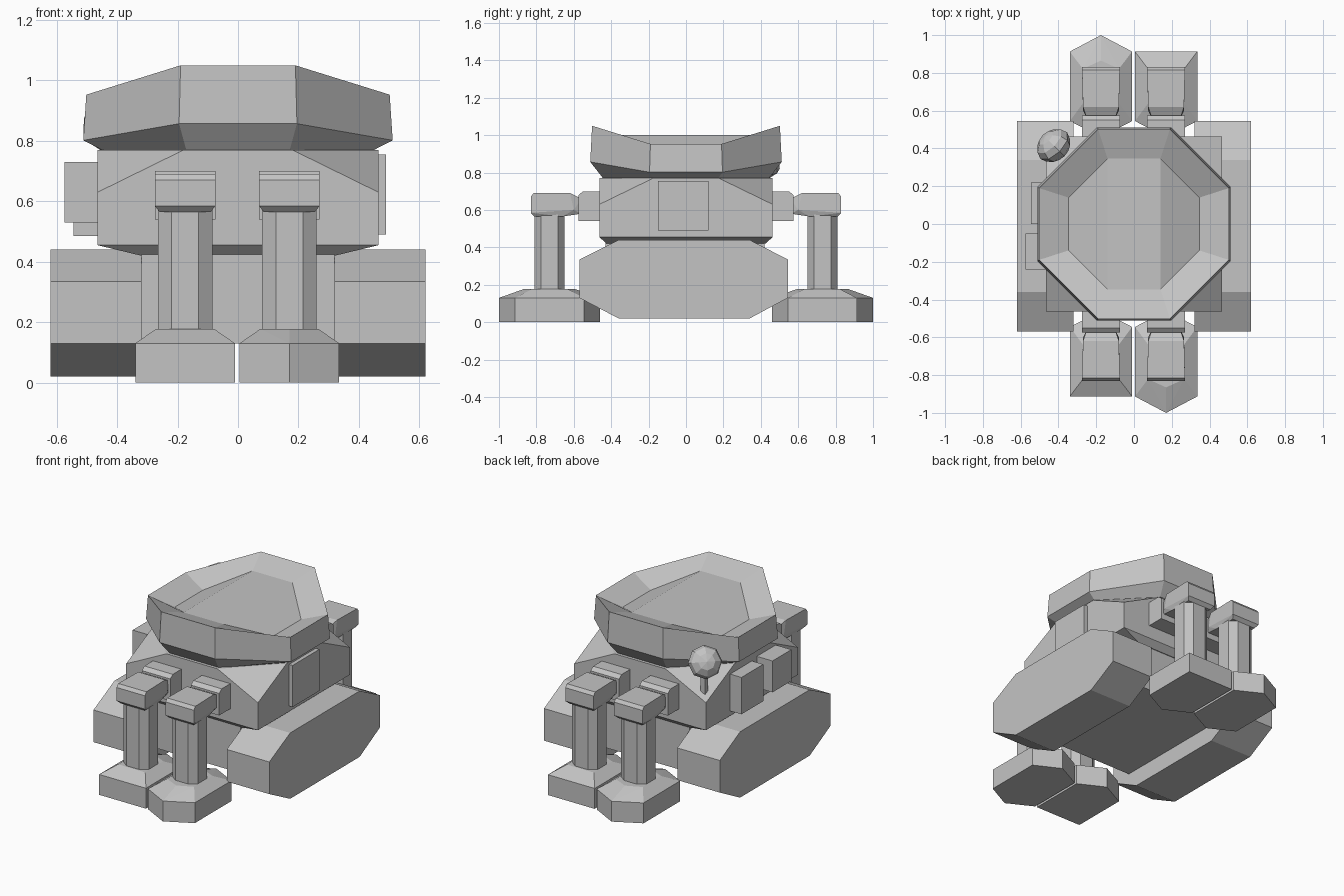
import bpy, bmesh, math
from mathutils import Vector

cube = bpy.data.objects.get("Cube")
if cube:
    bpy.data.objects.remove(cube, do_unlink=True)

grey = bpy.data.materials.new("plain_grey")
grey.use_nodes = True
GREY = (0.55, 0.55, 0.55, 1)
grey.diffuse_color = GREY
grey.node_tree.nodes["Principled BSDF"].inputs["Base Color"].default_value = GREY


def finish(name, bm):
    bmesh.ops.recalc_face_normals(bm, faces=bm.faces)
    mesh = bpy.data.meshes.new(name)
    bm.to_mesh(mesh)
    bm.free()
    mesh.materials.append(grey)
    obj = bpy.data.objects.new(name, mesh)
    bpy.context.collection.objects.link(obj)
    return obj


def solid(name, points):
    """Convex solid around the points, with flat areas merged."""
    bm = bmesh.new()
    for p in points:
        bm.verts.new(p)
    bmesh.ops.convex_hull(bm, input=bm.verts)
    bmesh.ops.dissolve_limit(bm, angle_limit=math.radians(1), verts=bm.verts, edges=bm.edges)
    return finish(name, bm)


def box(name, x, y, z):
    return solid(name, [(a, b, c) for a in x for b in y for c in z])


def corners(x, y, z):
    """The same point in all four quadrants."""
    return [(a * x, b * y, z) for a in (-1, 1) for b in (-1, 1)]


# Track pods: chamfered side profile spanning the width
profile = [(-.57, .13), (-.36, .02), (.34, .02), (.545, .13),
           (.545, .335), (.34, .44), (-.36, .44), (-.57, .335)]
for name, side in (("left_track", 1), ("right_track", -1)):
    solid(name, [(side * x, y, z) for x in (.32, .62) for y, z in profile])

# Hull between the tracks, and body with cut upper corners
box("lower_hull", (-.32, .32), (-.43, .42), (.13, .43))
solid("upper_body", corners(.32, .425, .42) + corners(.465, .463, .455)
      + corners(.465, .463, .63) + corners(.18, .463, .77) + corners(.465, .175, .77))

# Side boxes
box("left_side_panel", (.45, .49), (-.15, .12), (.49, .755))
box("right_rear_box", (-.545, -.45), (0, .22), (.485, .72))
box("right_front_box", (-.575, -.45), (-.24, -.05), (.53, .73))


# Saddle-shaped octagonal head, hollowed on top
def ring(bm, reach, half, z_end, z_side):
    quarter = [(half, -reach, z_end), (reach, -half, z_side),
               (reach, half, z_side), (half, reach, z_end)]
    other = [(-x, -y, z) for x, y, z in quarter]
    return [bm.verts.new(p) for p in quarter + other]


bm = bmesh.new()
rings = [ring(bm, .44, .17, .765, .765), ring(bm, .512, .195, .857, .802),
         ring(bm, .502, .19, 1.05, .953), ring(bm, .347, .14, 1.0, .90)]
for low, high in zip(rings, rings[1:]):
    for i in range(8):
        j = (i + 1) % 8
        bm.faces.new((low[i], low[j], high[j], high[i]))
bm.faces.new(rings[0])
top = rings[-1]
bm.faces.new(top[:4])
bm.faces.new(top[4:])
bm.faces.new((top[0], top[3], top[4], top[7]))
finish("head", bm)

# Round lamp on a short stem at the back right corner
bm = bmesh.new()
bmesh.ops.create_uvsphere(bm, u_segments=8, v_segments=6, radius=.1)
aim = Vector((-1, 1, .7))
bmesh.ops.scale(bm, vec=(1, 1, .75), verts=bm.verts)
bmesh.ops.rotate(bm, matrix=aim.to_track_quat("Z", "Y").to_matrix(), verts=bm.verts)
bmesh.ops.translate(bm, vec=(-.425, .415, .86), verts=bm.verts)
finish("lamp", bm)
box("lamp_stem", (-.435, -.405), (.40, .43), (.65, .80))


# Legs: socket, knee, column and foot; y is measured outward from the body
def leg(label, x, out, pointed):
    def part(name, points):
        solid(label + name, [(x + a, out * b, c) for a, b, c in points])

    def pair(half, y, z):
        return [(-half, y, z), (half, y, z)]

    part("_socket", pair(.1, .45, .54) + pair(.1, .45, .70) + pair(.1, .55, .70)
         + pair(.1, .575, .68) + pair(.1, .575, .54))
    part("_knee", pair(.075, .56, .66) + pair(.075, .56, .58) + pair(.095, .62, .69)
         + pair(.095, .60, .60) + pair(.1, .815, .69) + pair(.1, .83, .67)
         + pair(.1, .83, .585) + pair(.085, .81, .565) + pair(.085, .66, .565))
    column = []
    for z in (.15, .60):
        column += [(a * .09, .73 + b * .045, z) for a in (-1, 1) for b in (-1, 1)]
        column += [(a * .045, .73 + b * .08, z) for a in (-1, 1) for b in (-1, 1)]
    part("_column", column)
    sole = [(0, .46), (.165, .545), (.165, .913), (-.165, .913), (-.165, .545)]
    if pointed:
        sole.append((0, 1.0))
    part("_foot", [(a, b, z) for a, b in sole for z in (0, .13)]
         + [(a * .58, .73 + (b - .73) * .5, .178) for a, b in sole])


for end, out in (("front", -1), ("back", 1)):
    for side, x in (("left", .17), ("right", -.175)):
        leg(f"{end}_{side}_leg", x, out, x * out < 0)
